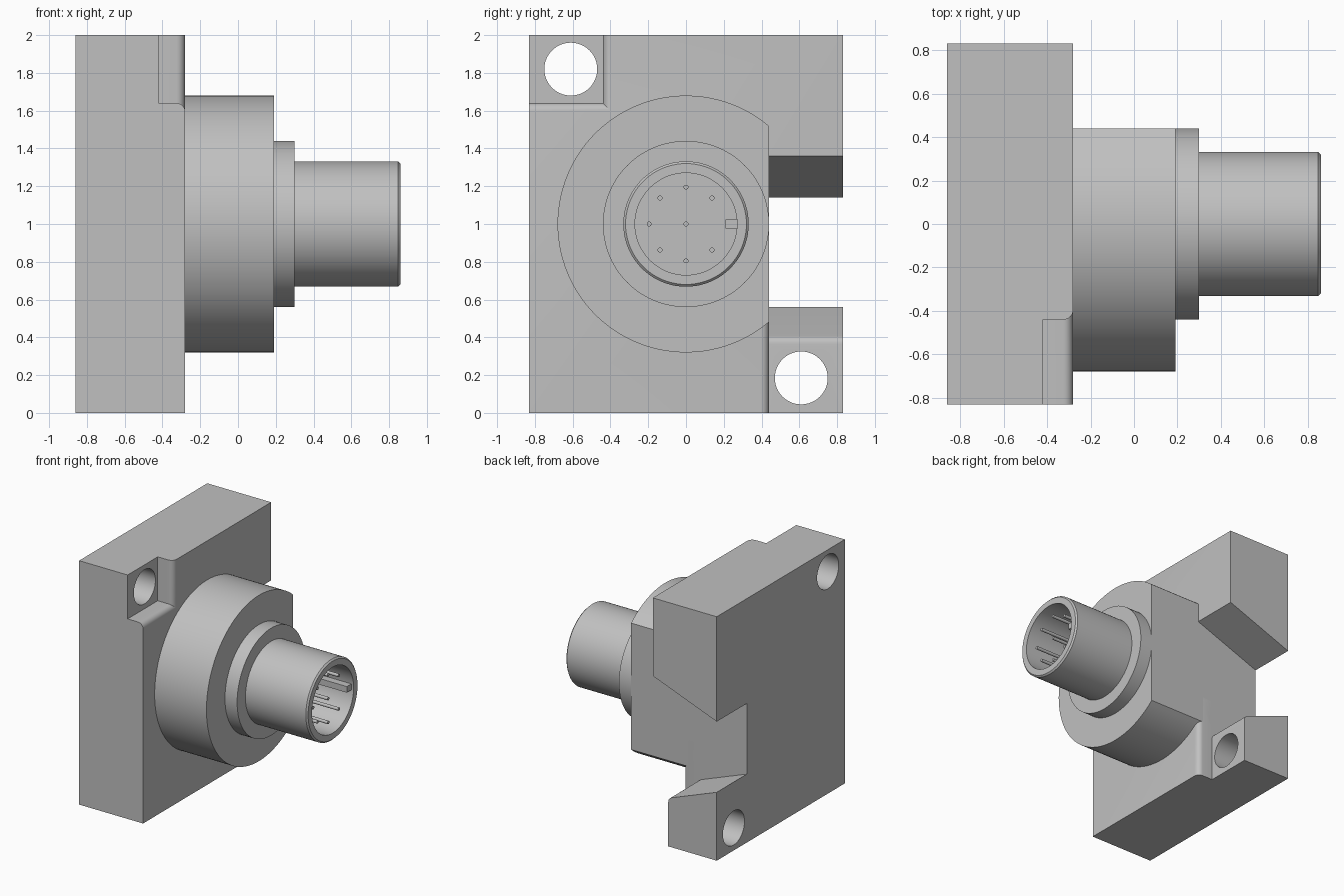
import bpy, bmesh, math
from mathutils import Vector, Matrix

cube = bpy.data.objects.get("Cube")
if cube:
    bpy.data.objects.remove(cube, do_unlink=True)

grey = bpy.data.materials.new("light_grey")
grey.use_nodes = True
colour = (0.53, 0.53, 0.53, 1)
grey.diffuse_color = colour
grey.node_tree.nodes["Principled BSDF"].inputs["Base Color"].default_value = colour

BACK, FACE, SEAT = -0.86, -0.28, -0.42   # depths along x
SIDE, NOTCH = 0.83, 0.44                 # distances along y
ROUND = 0.045


def make(name, bm):
    bmesh.ops.recalc_face_normals(bm, faces=bm.faces)
    mesh = bpy.data.meshes.new(name)
    bm.to_mesh(mesh)
    bm.free()
    mesh.materials.append(grey)
    obj = bpy.data.objects.new(name, mesh)
    bpy.context.collection.objects.link(obj)
    return obj


def prism(name, points, direction):
    """Extrude a closed outline along a direction."""
    bm = bmesh.new()
    face = bm.faces.new([bm.verts.new(p) for p in points])
    ext = bmesh.ops.extrude_face_region(bm, geom=[face])
    verts = [v for v in ext["geom"] if isinstance(v, bmesh.types.BMVert)]
    bmesh.ops.translate(bm, verts=verts, vec=direction)
    return make(name, bm)


def box(name, lo, hi):
    (x0, y0, z0), (x1, y1, z1) = lo, hi
    outline = [(x0, y0, z0), (x1, y0, z0), (x1, y1, z0), (x0, y1, z0)]
    return prism(name, outline, (0, 0, z1 - z0))


def rod(name, x0, x1, y, z, radius, sides):
    bm = bmesh.new()
    place = Matrix.Translation(((x0 + x1) / 2, y, z)) @ Matrix.Rotation(math.pi / 2, 4, 'Y')
    bmesh.ops.create_cone(bm, cap_ends=True, segments=sides, radius1=radius,
                          radius2=radius, depth=x1 - x0, matrix=place)
    return make(name, bm)


def activate(obj):
    bpy.ops.object.select_all(action='DESELECT')
    obj.select_set(True)
    bpy.context.view_layer.objects.active = obj


def cut(obj, cutter):
    activate(obj)
    mod = obj.modifiers.new("cut", 'BOOLEAN')
    mod.operation, mod.solver, mod.object = 'DIFFERENCE', 'EXACT', cutter
    bpy.ops.object.modifier_apply(modifier=mod.name)
    bpy.data.objects.remove(cutter, do_unlink=True)


def smooth(obj):
    activate(obj)
    bpy.ops.object.shade_smooth_by_angle(angle=math.radians(30))


# Mounting block with two opposite corner recesses
block = box("mounting_block", (BACK, -SIDE, 0), (FACE, SIDE, 2))
cut(block, box("upper_recess_cutter", (SEAT, -1, 1.64), (0, -NOTCH, 3)))
cut(block, box("lower_recess_cutter", (SEAT, NOTCH, -1), (0, 1, 0.7)))

# Rounded front edges of the recesses
bm = bmesh.new()
bm.from_mesh(block.data)


def on_recess(edge):
    a, b = (v.co for v in edge.verts)
    def on(axis, value):
        return all(abs(p[axis] - value) < 0.001 for p in (a, b))
    return on(0, FACE) and (on(1, NOTCH) or on(1, -NOTCH) or on(2, 1.64) or on(2, 0.7))


bmesh.ops.bevel(bm, geom=[e for e in bm.edges if on_recess(e)], offset=ROUND,
                segments=6, profile=0.5, affect='EDGES')
bm.to_mesh(block.data)
bm.free()

# Slanted side notch, with a rounded lip above the lower recess
slope = Vector((FACE - BACK, 0, -0.22)).normalized()
corner = Vector((SEAT, NOTCH, 0.395))
start, end = corner - slope * 0.032, corner - Vector((0, 0, 0.032))
lip = []
for i in range(7):
    t = i / 6
    lip.append(start * (1 - t) ** 2 + corner * 2 * t * (1 - t) + end * t * t)
outline = [(BACK - 0.29, NOTCH, 1.03), (BACK - 0.29, NOTCH, 0.67)] + lip
outline += [(0.01, NOTCH, end.z), (0.01, NOTCH, 1.47)]
cut(block, prism("notch_cutter", outline, (0, 1, 0)))

# Screw holes
for y, z in ((-0.61, 1.82), (0.61, 0.185)):
    cut(block, rod("hole_cutter", -1, 0, y, z, 0.14, 48))
smooth(block)

# Round boss with one flat side flush with the notch
radius = 0.68
half = math.acos(NOTCH / radius)
angles = [half + (2 * math.pi - 2 * half) * i / 80 for i in range(81)]
boss = prism("round_boss", [(FACE - 0.05, radius * math.cos(a), 1 + radius * math.sin(a))
                            for a in angles], (0.52, 0, 0))
smooth(boss)

# Turned collar and hollow socket
FLOOR, TIP = 0.36, 0.86
profile = [(0.15, 0), (0.15, 0.44), (0.30, 0.44), (0.30, 0.332), (TIP - 0.012, 0.332),
           (TIP, 0.32), (TIP, 0.27), (FLOOR, 0.27), (FLOOR, 0)]
bm = bmesh.new()
verts = [bm.verts.new((x, 0, 1 + r)) for x, r in profile]
edges = [bm.edges.new(pair) for pair in zip(verts, verts[1:])]
bmesh.ops.spin(bm, geom=verts + edges, cent=(0, 0, 1), axis=(1, 0, 0),
               angle=2 * math.pi, steps=80)
bmesh.ops.remove_doubles(bm, verts=bm.verts, dist=0.0001)
smooth(make("connector_socket", bm))

# Keying rib inside the socket
box("key_rib", (FLOOR - 0.01, 0.21, 0.975), (0.84, 0.275, 1.025))

# Contact pins: one in the centre, seven around it
spots = [(0, 0)] + [(0.195 * math.cos(k * math.pi / 4), 0.195 * math.sin(k * math.pi / 4))
                    for k in range(1, 8)]
for n, (y, z) in enumerate(spots):
    smooth(rod(f"contact_pin_{n + 1}", FLOOR - 0.01, 0.82, y, 1 + z, 0.013, 16))
